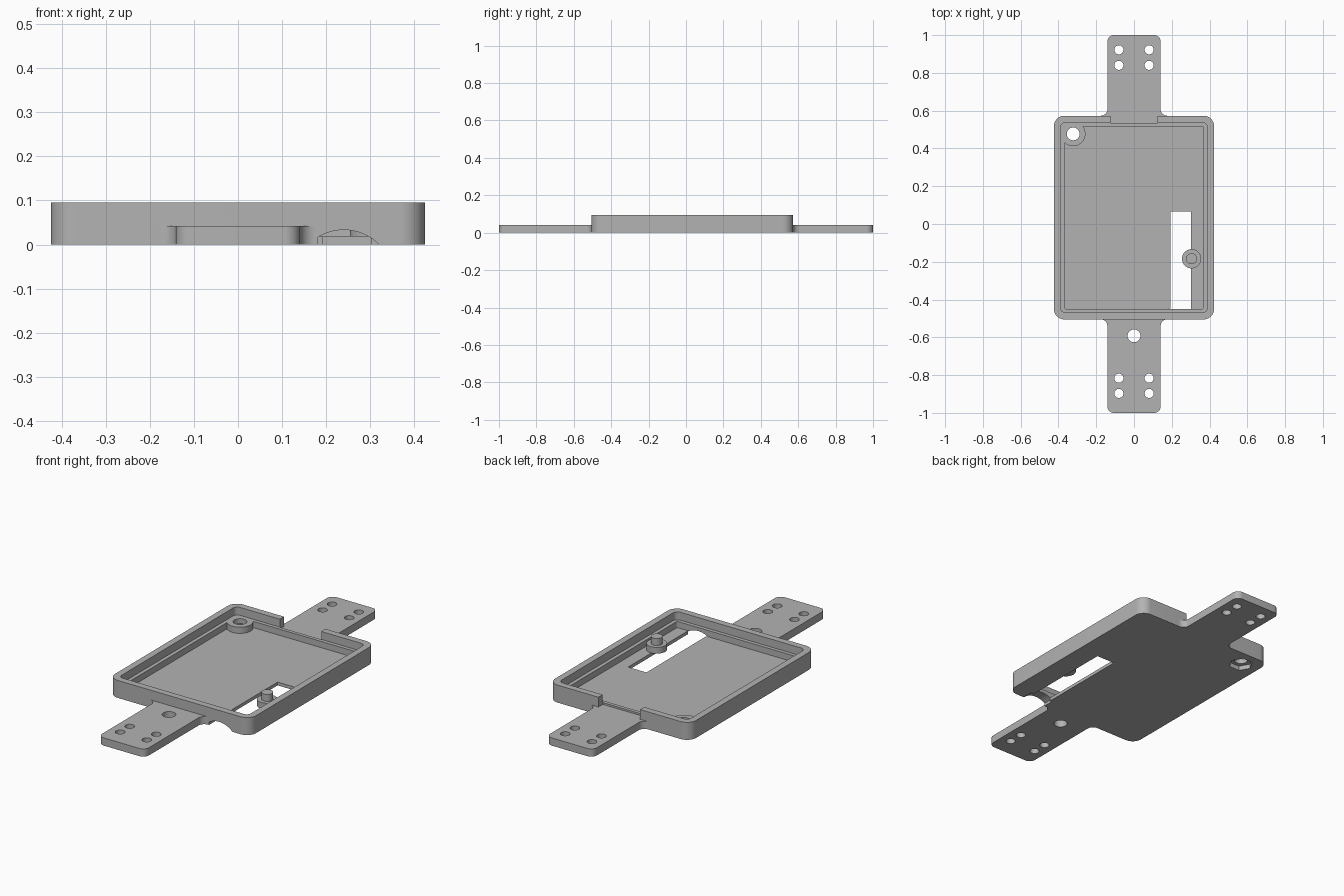
import bpy
import bmesh
from math import cos, sin, pi
from mathutils import Vector

if "Cube" in bpy.data.objects:
    bpy.data.objects.remove(bpy.data.objects["Cube"], do_unlink=True)

grey = bpy.data.materials.new("plain grey")
grey.use_nodes = True
grey.diffuse_color = (0.45, 0.45, 0.45, 1)
grey.node_tree.nodes["Principled BSDF"].inputs["Base Color"].default_value = (0.45, 0.45, 0.45, 1)


def prism(name, outline, z0, z1):
    """Extrude a flat outline from z0 up to z1."""
    bm = bmesh.new()
    face = bm.faces.new([bm.verts.new((p[0], p[1], z0)) for p in outline])
    out = bmesh.ops.extrude_face_region(bm, geom=[face])
    top = [v for v in out["geom"] if isinstance(v, bmesh.types.BMVert)]
    bmesh.ops.translate(bm, verts=top, vec=(0, 0, z1 - z0))
    bmesh.ops.recalc_face_normals(bm, faces=bm.faces)
    mesh = bpy.data.meshes.new(name)
    bm.to_mesh(mesh)
    bm.free()
    mesh.materials.append(grey)
    ob = bpy.data.objects.new(name, mesh)
    bpy.context.collection.objects.link(ob)
    return ob


def rounded(corners, steps=10):
    """Round right-angled corners given as (x, y, radius)."""
    pts = []
    for i, (x, y, r) in enumerate(corners):
        p = Vector((x, y))
        if r == 0:
            pts.append(p)
            continue
        d1 = (Vector(corners[i - 1][:2]) - p).normalized()
        d2 = (Vector(corners[(i + 1) % len(corners)][:2]) - p).normalized()
        c = p + (d1 + d2) * r
        for k in range(steps + 1):
            a = pi / 2 * k / steps
            pts.append(c - d2 * r * cos(a) - d1 * r * sin(a))
    return pts


def rect(x0, x1, y0, y1, r=0):
    return rounded([(x0, y0, r), (x1, y0, r), (x1, y1, r), (x0, y1, r)])


def circle(x, y, r, n=40):
    return [(x + r * cos(2 * pi * k / n), y + r * sin(2 * pi * k / n)) for k in range(n)]


def combine(target, other, operation):
    mod = target.modifiers.new(operation.lower(), "BOOLEAN")
    mod.operation = operation
    mod.solver = "EXACT"
    mod.object = other
    bpy.context.view_layer.objects.active = target
    bpy.ops.object.modifier_apply(modifier=mod.name)
    bpy.data.objects.remove(other, do_unlink=True)


X, FRONT, BACK = 0.424, -0.505, 0.573
RIM, WALL = 0.036, 0.056
TOP, LEDGE, TAB, FLOOR = 0.095, 0.052, 0.042, 0.018
BOSS = (-0.322, 0.477)

# Tray shell: outer block, wide lid recess, then the deeper cavity
tray = prism("mounting_tray", rect(-X, X, FRONT, BACK, 0.055), 0, TOP)
combine(tray, prism("lid_recess", rect(-X + RIM, X - RIM, FRONT + RIM, BACK - RIM, 0.025),
                    LEDGE, 0.2), "DIFFERENCE")
cavity = prism("cavity", rect(-X + WALL, X - WALL, FRONT + WALL, BACK - WALL, 0.008), FLOOR, 0.2)
# Corner boss left standing in the cavity
combine(cavity, prism("boss", circle(*BOSS, 0.065), -0.1, 0.3), "DIFFERENCE")
combine(cavity, prism("boss_corner", rect(-0.5, BOSS[0], BOSS[1], 0.7), -0.1, 0.3), "DIFFERENCE")
combine(tray, cavity, "DIFFERENCE")

# Mounting tabs with filleted roots
for s, wall in ((1, BACK), (-1, FRONT)):
    root = wall - s * 0.03
    outline = rounded([(-0.177, root, 0), (-0.177, wall, 0), (-0.141, wall, 0.035),
                       (-0.141, s, 0.035), (0.141, s, 0.035), (0.141, wall, 0.035),
                       (0.177, wall, 0), (0.177, root, 0)])
    combine(tray, prism("tab", outline, 0, TAB), "UNION")

# Gap in the back rim, level with the tab
combine(tray, prism("rim_gap", rect(-0.125, 0.125, BACK - RIM - 0.001, BACK + 0.1),
                    TAB, 0.2), "DIFFERENCE")

# Screw holes, cable hole and boss hole with a hexagonal nut pocket
holes = [(x, y, 0.024) for x in (-0.08, 0.08) for y in (0.84, 0.922, -0.816, -0.897)]
holes += [(0, -0.592, 0.034), (*BOSS, 0.034)]
for x, y, r in holes:
    combine(tray, prism("hole", circle(x, y, r, 32), -0.1, 0.2), "DIFFERENCE")
combine(tray, prism("nut_pocket", circle(*BOSS, 0.062, 6), -0.1, 0.025), "DIFFERENCE")

# Slot through the floor
combine(tray, prism("slot", rect(0.192, 0.302, FRONT + WALL, 0.066), -0.1, FLOOR + 0.01),
        "DIFFERENCE")

# Shallow arched channel from the slot out under the front wall
arch = [(0.18, -0.05)] + [(0.18 + 0.14 * k / 24,
        (0.113 ** 2 - (0.14 * k / 24 - 0.06) ** 2) ** 0.5 - 0.08) for k in range(25)] + [(0.32, -0.05)]
channel = prism("channel", arch, 0, 0.2)
for v in channel.data.vertices:
    x, y, z = v.co
    v.co = (x, FRONT + WALL + 0.001 - z, y)
channel.data.flip_normals()
bm = bmesh.new()
bm.from_mesh(channel.data)
bmesh.ops.recalc_face_normals(bm, faces=bm.faces)
bm.to_mesh(channel.data)
bm.free()
combine(tray, channel, "DIFFERENCE")

# Locating post: a wide collar with a narrow pin
collar = prism("post_collar", circle(0.305, -0.184, 0.051), FLOOR, LEDGE)
pin = prism("post_pin", circle(0.305, -0.184, 0.029), LEDGE, 0.09)

for ob in (tray, collar, pin):
    bpy.ops.object.select_all(action="DESELECT")
    ob.select_set(True)
    bpy.context.view_layer.objects.active = ob
    bpy.ops.object.shade_smooth_by_angle(angle=pi / 6)
